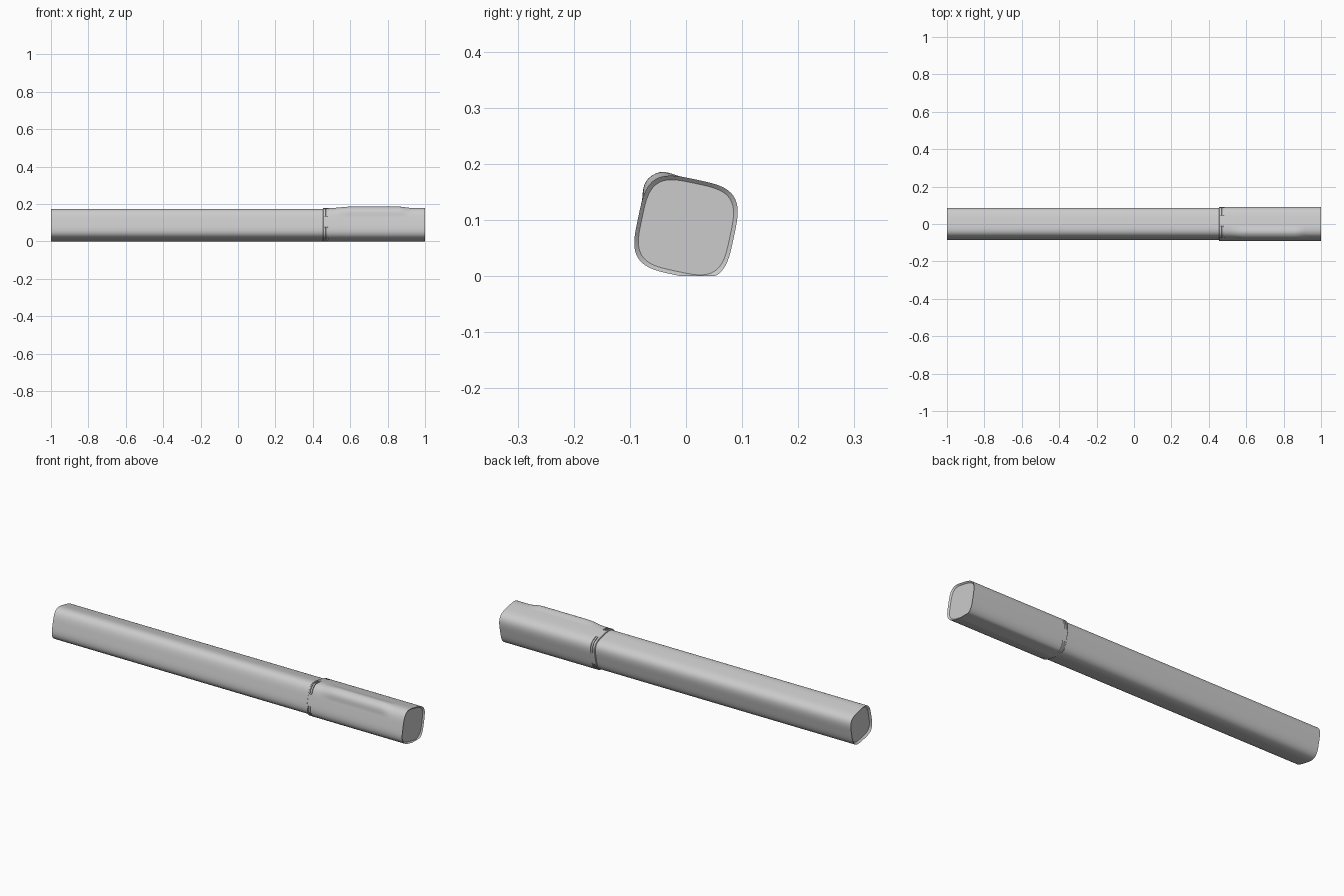
import bpy, bmesh, math

if "Cube" in bpy.data.objects:
    bpy.data.objects.remove(bpy.data.objects["Cube"], do_unlink=True)

SIDES = 96
TILT = math.radians(12)
CENTRE_Z = 0.087
POWER = 3.6

grey = bpy.data.materials.new("light grey")
grey.use_nodes = True
COLOUR = (0.6, 0.6, 0.6, 1)
grey.diffuse_color = COLOUR
grey.node_tree.nodes["Principled BSDF"].inputs["Base Color"].default_value = COLOUR


def smoothstep(a, b, x):
    t = min(max((x - a) / (b - a), 0), 1)
    return t * t * (3 - 2 * t)


def ridge(x, angle):
    """Raised soft ridge along the upper front corner of the cap."""
    along = smoothstep(0.5, 0.6, x) - smoothstep(0.86, 0.93, x)
    off = abs(angle - math.radians(135)) / math.radians(28)
    return 0.009 * along * (1 - smoothstep(0.2, 1, off))


def groove(angle):
    """Slots cross the corners and stop at the middle of each side."""
    off = (angle + math.pi / 4) % (math.pi / 2) - math.pi / 4
    return 0.004 if abs(off) > math.radians(20) else 0


def loft(name, stations, with_ridge=False):
    """Loft a tilted soft square through (x, half width, slot) stations."""
    bm = bmesh.new()
    rings = []
    for x, half, slot in stations:
        ring = []
        for i in range(SIDES):
            a = 2 * math.pi * i / SIDES
            c, s = math.cos(a), math.sin(a)
            r = half / (abs(c) ** POWER + abs(s) ** POWER) ** (1 / POWER)
            if with_ridge:
                r += ridge(x, a)
            if slot:
                r -= groove(a)
            y = r * math.cos(a - TILT)
            z = CENTRE_Z + r * math.sin(a - TILT)
            ring.append(bm.verts.new((x, y, max(z, 0))))
        rings.append(ring)
    for r0, r1 in zip(rings, rings[1:]):
        for i in range(SIDES):
            j = (i + 1) % SIDES
            bm.faces.new((r0[i], r0[j], r1[j], r1[i]))
    bm.faces.new(rings[0])
    bm.faces.new(rings[-1])
    bmesh.ops.recalc_face_normals(bm, faces=bm.faces)
    mesh = bpy.data.meshes.new(name)
    bm.to_mesh(mesh)
    bm.free()
    mesh.materials.append(grey)
    ob = bpy.data.objects.new(name, mesh)
    bpy.context.collection.objects.link(ob)
    bpy.ops.object.select_all(action="DESELECT")
    ob.select_set(True)
    bpy.context.view_layer.objects.active = ob
    bpy.ops.object.shade_smooth_by_angle(angle=math.radians(35))
    return ob


def rounded_end(x, half, radius, sign):
    """Stations for a rounded rim, from the flat end inward."""
    out = []
    for k in range(5):
        a = math.pi / 2 * k / 4
        out.append((x + sign * radius * (1 - math.sin(a)),
                    half - radius * (1 - math.cos(math.pi / 2 - a)), False))
    return out


# Barrel
BARREL = 0.082
loft("barrel", rounded_end(-1, BARREL, 0.009, 1)
     + [(-0.5, BARREL, False), (0, BARREL, False), (0.456, BARREL, False)])

# Cap with two slotted bands near its mouth and a ridge on one corner
CAP = 0.087
stations = [(0.455, CAP - 0.002, False), (0.457, CAP, False)]
for start in (0.463, 0.474):
    stations += [(start, CAP, False), (start + 0.0005, CAP, True),
                 (start + 0.006, CAP, True), (start + 0.0065, CAP, False)]
stations += [(0.49 + 0.01 * k, CAP, False) for k in range(50)]
stations += rounded_end(1, CAP, 0.007, -1)[::-1]
loft("cap", stations, with_ridge=True)
